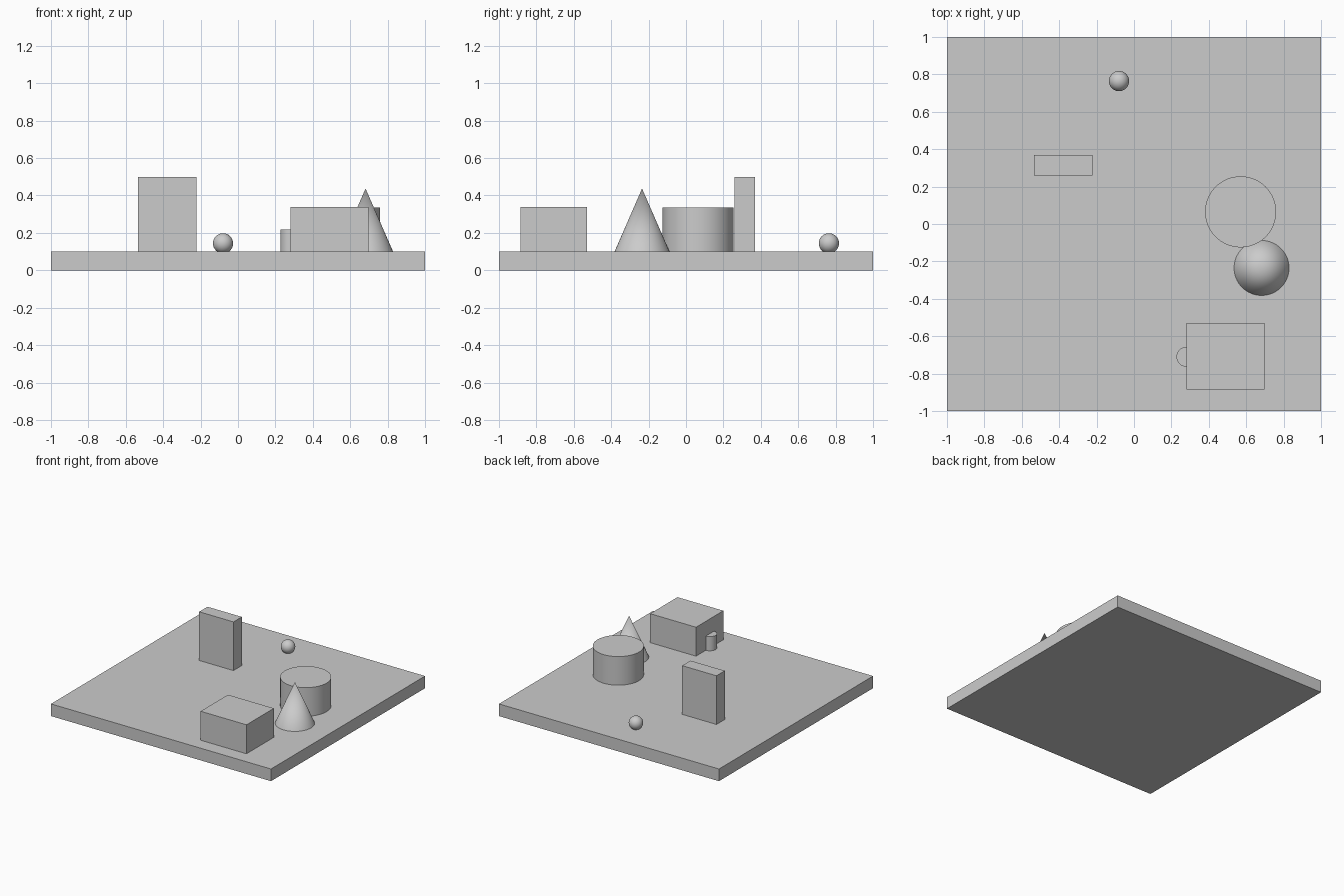
import bpy
import math

cube = bpy.data.objects.get("Cube")
if cube:
    bpy.data.objects.remove(cube, do_unlink=True)

# One grey for every part
grey = bpy.data.materials.new("plain_grey")
grey.use_nodes = True
grey.diffuse_color = (0.6, 0.6, 0.6, 1)
grey.node_tree.nodes["Principled BSDF"].inputs["Base Color"].default_value = (0.6, 0.6, 0.6, 1)

TOP = 0.10  # upper surface of the base slab
SIDES = 64


def finish(name, smooth=False):
    obj = bpy.context.object
    obj.name = name
    obj.data.materials.append(grey)
    if smooth:
        bpy.ops.object.shade_smooth_by_angle(angle=math.radians(30))
    return obj


def box(name, x, y, z):
    """Box from (low, high) spans along each axis."""
    spans = (x, y, z)
    bpy.ops.mesh.primitive_cube_add(size=1, location=[(a + b) / 2 for a, b in spans])
    obj = finish(name)
    obj.scale = [b - a for a, b in spans]
    bpy.ops.object.transform_apply(location=False, rotation=False, scale=True)


def round_part(name, x, y, radius, top, tip=None):
    """Upright cylinder, or a cone when tip is given, standing on the slab."""
    height = top - TOP
    bpy.ops.mesh.primitive_cone_add(
        vertices=SIDES, radius1=radius, radius2=radius if tip is None else tip,
        depth=height, location=(x, y, TOP + height / 2))
    finish(name, smooth=True)


# Base slab
box("base_slab", (-1, 1), (-1, 1), (0, TOP))

# Blocks
box("tall_block", (-0.535, -0.223), (0.26, 0.368), (TOP, 0.5))
box("low_block", (0.28, 0.697), (-0.885, -0.53), (TOP, 0.338))

# Cylinders and cone
round_part("large_cylinder", 0.57, 0.065, 0.19, 0.335)
round_part("small_cylinder", 0.28, -0.71, 0.053, 0.217)
round_part("cone", 0.682, -0.235, 0.147, 0.437, tip=0)

# Ball
bpy.ops.mesh.primitive_uv_sphere_add(
    segments=32, ring_count=16, radius=0.054, location=(-0.08, 0.764, 0.144))
finish("ball", smooth=True)
